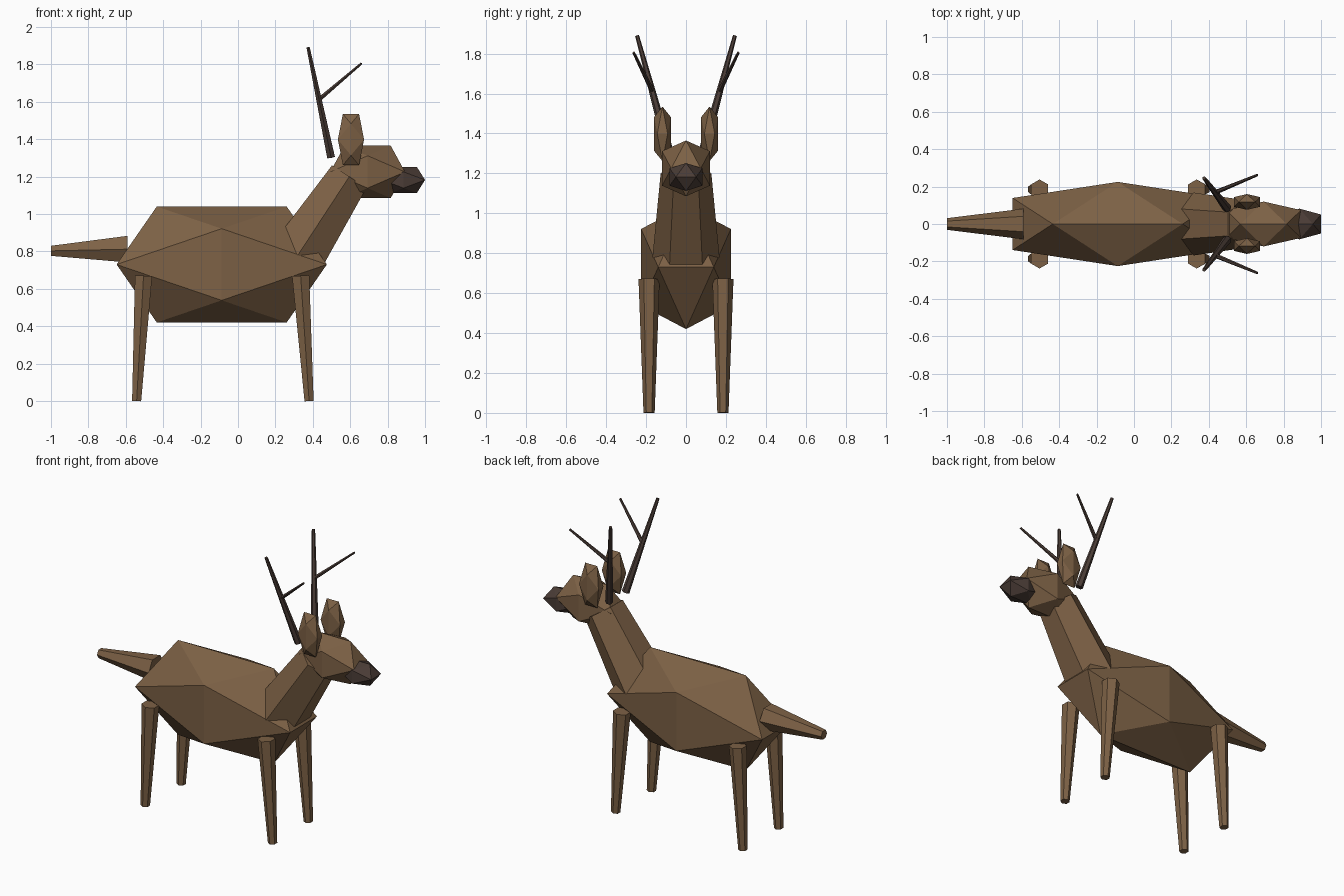
import bpy, bmesh, math
from mathutils import Vector

if "Cube" in bpy.data.objects:
    bpy.data.objects.remove(bpy.data.objects["Cube"])

PHI = (1 + math.sqrt(5)) / 2


def material(name, rgb):
    m = bpy.data.materials.new(name)
    m.diffuse_color = (*rgb, 1)
    m.use_nodes = True
    m.node_tree.nodes["Principled BSDF"].inputs["Base Color"].default_value = m.diffuse_color
    return m


brown = material("brown_coat", (0.205, 0.120, 0.060))
dark = material("dark_brown", (0.070, 0.046, 0.037))


def finish(name, bm, mat):
    bmesh.ops.recalc_face_normals(bm, faces=bm.faces)
    mesh = bpy.data.meshes.new(name)
    bm.to_mesh(mesh)
    bm.free()
    mesh.materials.append(mat)
    bpy.context.collection.objects.link(bpy.data.objects.new(name, mesh))


def gem(name, center, half, mat):
    """Stretched icosahedron with its edges square to the axes."""
    bm = bmesh.new()
    s = 1 / PHI
    for a in (-1, 1):
        for b in (-1, 1):
            for p in ((a, b * s, 0), (0, a, b * s), (a * s, 0, b)):
                bm.verts.new([c + h * q for c, h, q in zip(center, half, p)])
    bmesh.ops.convex_hull(bm, input=bm.verts)
    finish(name, bm, mat)


def tube(name, start, end, r0, r1, mat, sides=6):
    """Tapered prism between two points, with corners facing sideways."""
    start, end = Vector(start), Vector(end)
    axis = (end - start).normalized()
    u = Vector((0, 1, 0))
    u = (u - axis * u.dot(axis)).normalized()
    v = axis.cross(u)
    bm = bmesh.new()
    rings = []
    for p, r in ((start, r0), (end, r1)):
        angles = [2 * math.pi * i / sides for i in range(sides)]
        rings.append([bm.verts.new(p + r * (math.cos(a) * u + math.sin(a) * v)) for a in angles])
    for i in range(sides):
        j = (i + 1) % sides
        bm.faces.new((rings[0][i], rings[0][j], rings[1][j], rings[1][i]))
    bm.faces.new(rings[0])
    bm.faces.new(rings[1])
    finish(name, bm, mat)


# Body, neck, head and tail along the middle
gem("body", (-0.087, 0, 0.73), (0.562, 0.225, 0.31), brown)
tube("neck", (0.32, 0, 0.78), (0.595, 0, 1.20), 0.168, 0.127, brown)
gem("head", (0.693, 0, 1.225), (0.20, 0.12, 0.14), brown)
gem("muzzle", (0.885, 0, 1.182), (0.115, 0.082, 0.07), dark)
tube("tail", (-0.59, 0, 0.812), (-1.0, 0, 0.803), 0.082, 0.031, brown)

# Paired parts
for side, label in ((-1, "right"), (1, "left")):
    y = 0.185 * side
    tube(f"front_leg_{label}", (0.335, y, 0.67), (0.38, y, 0), 0.053, 0.028, brown)
    tube(f"hind_leg_{label}", (-0.505, y, 0.67), (-0.542, y, 0), 0.053, 0.028, brown)
    gem(f"ear_{label}", (0.604, 0.118 * side, 1.398), (0.07, 0.042, 0.137), brown)
    tube(f"antler_{label}", (0.497, 0.085 * side, 1.305), (0.375, 0.245 * side, 1.89),
         0.024, 0.010, dark)
    tube(f"antler_branch_{label}", (0.425, 0.165 * side, 1.605), (0.66, 0.262 * side, 1.805),
         0.013, 0.007, dark)
